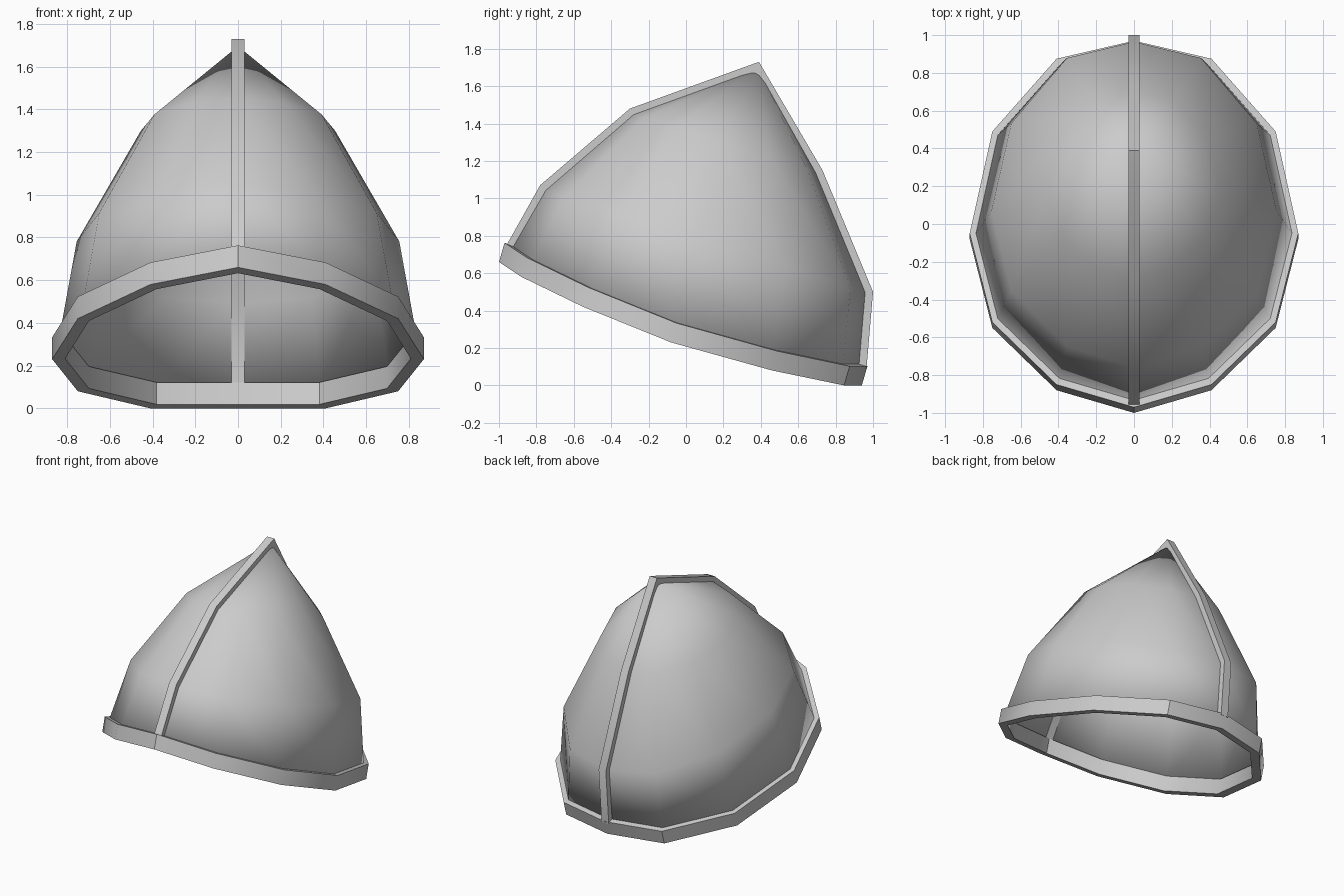
import bpy, bmesh, math
from mathutils import Vector

if "Cube" in bpy.data.objects:
    bpy.data.objects.remove(bpy.data.objects["Cube"])


def finish(name, bm, angle):
    bmesh.ops.recalc_face_normals(bm, faces=bm.faces)
    me = bpy.data.meshes.new(name)
    bm.to_mesh(me)
    bm.free()
    ob = bpy.data.objects.new(name, me)
    bpy.context.collection.objects.link(ob)
    bpy.ops.object.select_all(action='DESELECT')
    ob.select_set(True)
    bpy.context.view_layer.objects.active = ob
    bpy.ops.object.shade_smooth_by_angle(angle=math.radians(angle))
    return ob


def full_ring(half):
    """Mirror a back-to-front half outline into a closed ring."""
    return half + [Vector((-p.x, p.y, p.z)) for p in half[-2:0:-1]]


def bridge(bm, a, b):
    for i in range(len(a)):
        j = (i + 1) % len(a)
        bm.faces.new((a[i], a[j], b[j], b[i]))


# Lower edge of the tilted rim, from back to front
lower = [Vector(p) for p in ((0, .94, 0), (.41, .845, 0), (.75, .46, .08), (.87, -.08, .23),
                             (.75, -.55, .42), (.41, -.88, .58), (0, -1, .66))]
up = Vector((0, .03, .103))


def shrink(p, s):
    c = Vector((0, -.03, .27))
    q = c + (p - c) * s
    return q


# Rim: rectangular section swept round the twelve-sided edge
bm = bmesh.new()
loops = []
for s, lift in ((1, 0), (1, 1), (.93, 1), (.93, 0)):
    loops.append([bm.verts.new(p) for p in full_ring([shrink(q, s) + up * lift for q in lower])])
for i in range(4):
    bridge(bm, loops[i], loops[(i + 1) % 4])
finish("rim_band", bm, 35)

# Shell: tilted rings lofted up to an off-centre peak
shape = [(0, 1), (.47, .9), (.86, .5), (1, -.04), (.86, -.53), (.47, -.87), (0, -1)]


def tilted(width, front, back):
    out = []
    for ux, uy in shape:
        t = (uy + 1) / 2
        out.append(Vector((width * ux, front[0] + (back[0] - front[0]) * t,
                           front[1] + (back[1] - front[1]) * t)))
    return out


bm = bmesh.new()
halves = [[shrink(q, .965) + up * .85 for q in lower],
          tilted(.755, (-.76, 1.045), (.965, .495)),
          tilted(.455, (-.29, 1.45), (.70, 1.135))]
rings = [[bm.verts.new(p) for p in full_ring(h)] for h in halves]
bridge(bm, rings[0], rings[1])
bridge(bm, rings[1], rings[2])
peak = bm.verts.new((0, .385, 1.695))
for i in range(12):
    bm.faces.new((rings[2][i], rings[2][(i + 1) % 12], peak))
shell = finish("helmet_shell", bm, 50)
sol = shell.modifiers.new("thickness", 'SOLIDIFY')
sol.thickness = .02
sol.offset = -1

# Ridge: narrow strip along the centre line, front rim to back rim
outer = [(-.965, .74), (-.78, 1.07), (-.30, 1.48), (.39, 1.73), (.73, 1.15), (1, .5), (.965, .09)]
inner = [(-.91, .72), (-.73, 1.025), (-.27, 1.42), (.365, 1.645), (.67, 1.12), (.93, .49), (.90, .09)]
bm = bmesh.new()
sections = []
for (oy, oz), (iy, iz) in zip(outer, inner):
    sections.append([bm.verts.new(p) for p in ((-.03, oy, oz), (.03, oy, oz), (.03, iy, iz), (-.03, iy, iz))])
for a, b in zip(sections, sections[1:]):
    bridge(bm, a, b)
bm.faces.new(sections[0])
bm.faces.new(sections[-1])
finish("centre_ridge", bm, 35)
